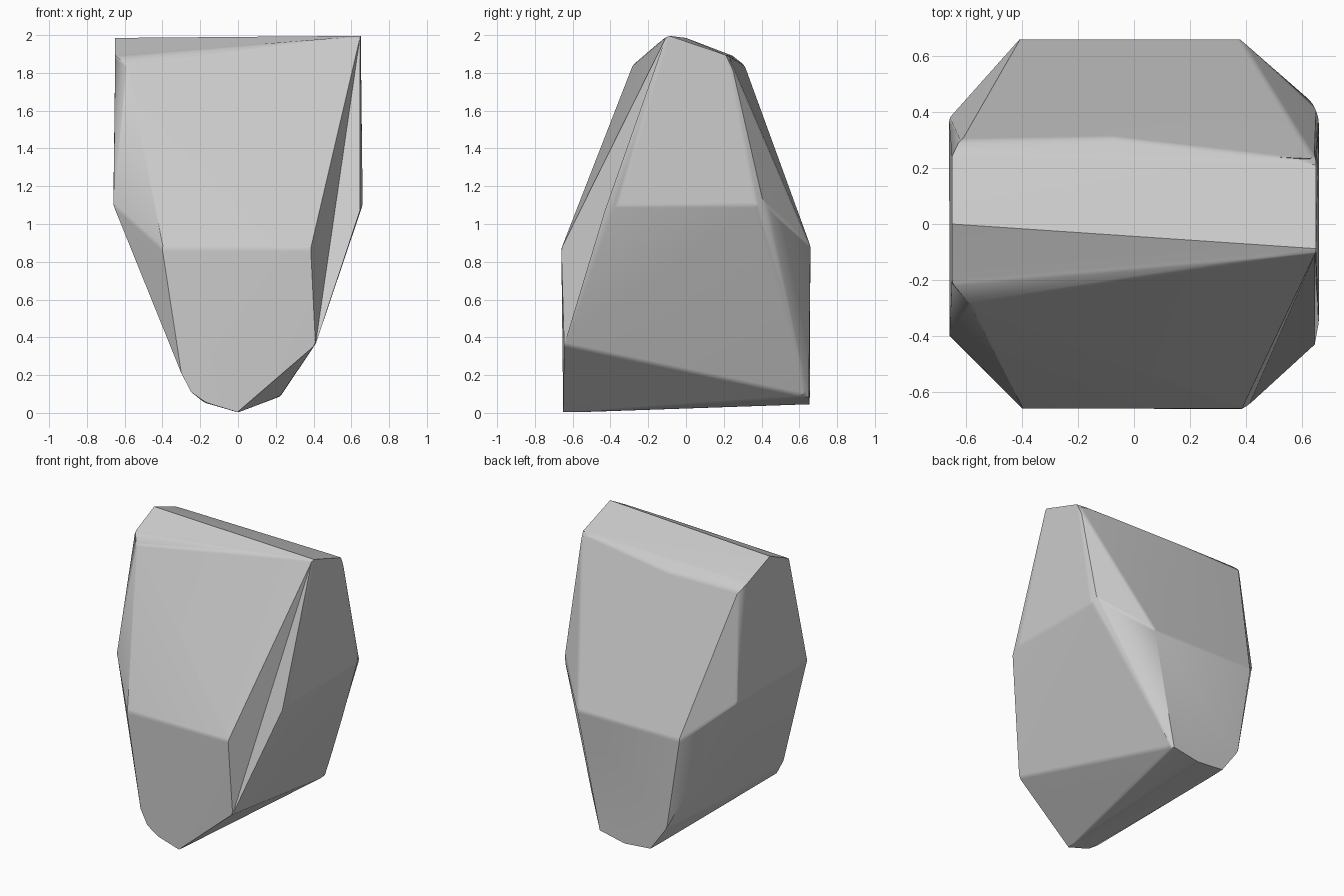
import bpy
import bmesh
from math import radians
from mathutils import Vector

if "Cube" in bpy.data.objects:
    bpy.data.objects.remove(bpy.data.objects["Cube"], do_unlink=True)

# Stone material
stone = bpy.data.materials.new("stone_grey")
stone.use_nodes = True
grey = (0.6, 0.6, 0.6, 1)
stone.diffuse_color = grey
stone.node_tree.nodes["Principled BSDF"].inputs["Base Color"].default_value = grey

# Corners of the chipped front edge
peak = (0.65, -0.1, 2.0)
front_waist = (0.385, -0.66, 0.87)
side_waist = (0.645, -0.43, 1.07)
front_foot = (0.41, -0.645, 0.36)

# Other corners, by region
crown = [(0.65, 0.225, 1.89), (-0.65, 0, 1.985), (-0.65, 0.25, 1.89),
         (-0.62, 0.3, 1.84), (-0.08, 0.31, 1.84),
         (-0.59, -0.28, 1.845), (-0.65, -0.21, 1.89)]
waist = [(-0.4, -0.66, 0.87), (0.38, 0.66, 0.88), (-0.41, 0.66, 0.88),
         (-0.66, -0.4, 1.1), (-0.66, 0.38, 1.1),
         (0.66, -0.36, 1.1), (0.66, 0.37, 1.1), (0.645, 0.43, 1.1)]
keel = [(0, -0.65, 0), (-0.17, -0.65, 0.055), (-0.25, -0.65, 0.11),
        (-0.3, -0.65, 0.21), (0.225, 0.65, 0.085), (0.02, 0.655, 0.045),
        (-0.18, 0.655, 0.055), (-0.31, 0.655, 0.24)]

bm = bmesh.new()
chip = [bm.verts.new(p) for p in (peak, front_waist, front_foot, side_waist)]
for p in crown + waist + keel:
    bm.verts.new(p)
hull = bmesh.ops.convex_hull(bm, input=bm.verts)
loose = [v for v in bm.verts if not v.link_faces]
chip = [v for v in chip if v not in loose]
bmesh.ops.delete(bm, geom=loose, context='VERTS')

# Turn the diagonal of the chipped edge inward to make the hollow
if len(chip) == 4:
    top, front, foot, side = chip
    inner = [f for f in bm.faces if all(v in chip for v in f.verts)]
    if len(inner) == 2:
        bmesh.ops.delete(bm, geom=inner, context='FACES_ONLY')
        old = bm.edges.get((front, side))
        if old:
            bm.edges.remove(old)
        bm.faces.new((top, front, foot))
        bm.faces.new((top, foot, side))
bmesh.ops.recalc_face_normals(bm, faces=bm.faces)
bmesh.ops.dissolve_limit(bm, angle_limit=radians(2), verts=bm.verts, edges=bm.edges)

# Soften only the gentle ridges
soft = [e for e in bm.edges if radians(8) < e.calc_face_angle(0) < radians(36)
        and e.calc_length() > 0.3]
bmesh.ops.bevel(bm, geom=soft, offset=0.015, offset_type='OFFSET', segments=2,
                profile=0.5, affect='EDGES', clamp_overlap=True)
bmesh.ops.recalc_face_normals(bm, faces=bm.faces)

mesh = bpy.data.meshes.new("boulder")
bm.to_mesh(mesh)
bm.free()
mesh.materials.append(stone)
boulder = bpy.data.objects.new("boulder", mesh)
bpy.context.collection.objects.link(boulder)

# Smooth shading with crisp sharp edges
bpy.context.view_layer.objects.active = boulder
boulder.select_set(True)
bpy.ops.object.shade_smooth_by_angle(angle=radians(30))
weighted = boulder.modifiers.new("face_weighted_normals", 'WEIGHTED_NORMAL')
weighted.keep_sharp = True
